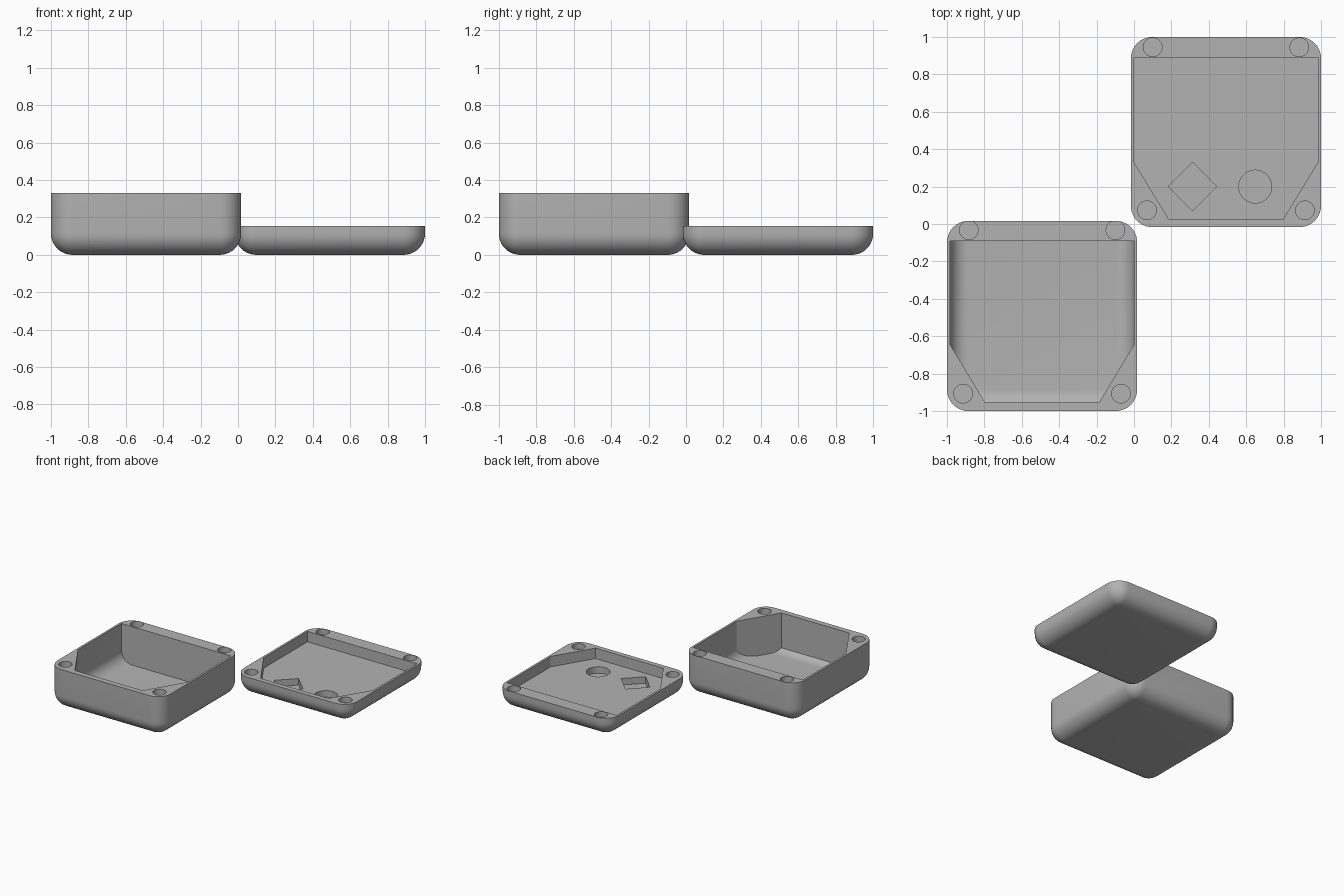
import bpy, bmesh, math

if "Cube" in bpy.data.objects:
    bpy.data.objects.remove(bpy.data.objects["Cube"])

grey = bpy.data.materials.new("plain grey")
grey.diffuse_color = (0.45, 0.45, 0.45, 1)
grey.use_nodes = True
grey.node_tree.nodes["Principled BSDF"].inputs["Base Color"].default_value = grey.diffuse_color
R, SIZE, WALL = 0.115, 1.017, 0.017


def loft(name, rings):
    """Closed solid through matching rings of points."""
    bm = bmesh.new()
    loops = [[bm.verts.new(p) for p in ring] for ring in rings]
    n = len(loops[0])
    for a, b in zip(loops, loops[1:]):
        for i in range(n):
            j = (i + 1) % n
            bm.faces.new((a[i], a[j], b[j], b[i]))
    bm.faces.new(loops[0][::-1])
    bm.faces.new(loops[-1])
    bmesh.ops.remove_doubles(bm, verts=bm.verts, dist=1e-5)
    bmesh.ops.dissolve_degenerate(bm, edges=bm.edges, dist=1e-5)
    bmesh.ops.recalc_face_normals(bm, faces=bm.faces)
    mesh = bpy.data.meshes.new(name)
    bm.to_mesh(mesh)
    bm.free()
    mesh.materials.append(grey)
    ob = bpy.data.objects.new(name, mesh)
    bpy.context.collection.objects.link(ob)
    return ob


def rounded_block(name, cx, cy, half, r, z0, z1, steps=10):
    """Block with round upright corners and a round bottom edge."""
    def ring(rad, z):
        pts = []
        for k, (sx, sy) in enumerate([(1, 1), (-1, 1), (-1, -1), (1, -1)]):
            for i in range(steps + 1):
                a = math.pi / 2 * (k + i / steps)
                pts.append((cx + sx * (half - r) + rad * math.cos(a),
                            cy + sy * (half - r) + rad * math.sin(a), z))
        return pts
    arc = [math.pi / 2 * i / steps for i in range(steps + 1)]
    rings = [ring(r * math.sin(a), z0 + r * (1 - math.cos(a))) for a in arc]
    return loft(name, rings + [ring(r, z1)])


def prism(outline, z0, z1):
    return loft("cutter", [[(x, y, z) for x, y in outline] for z in (z0, z1)])


def disc(cx, cy, r, n=40):
    return [(cx + r * math.cos(2 * math.pi * i / n),
             cy + r * math.sin(2 * math.pi * i / n)) for i in range(n)]


def combine(ob, cutter, operation):
    mod = ob.modifiers.new("cut", "BOOLEAN")
    mod.object, mod.operation, mod.solver = cutter, operation, "EXACT"
    bpy.context.view_layer.objects.active = ob
    bpy.ops.object.modifier_apply(modifier=mod.name)
    bpy.data.objects.remove(cutter)


def pocket_outline(cx, back, shoulder, front):
    """Pocket with two slanted front corners."""
    w, f = SIZE / 2 - WALL, 0.304
    return [(cx - w, back), (cx - w, shoulder), (cx - f, front),
            (cx + f, front), (cx + w, shoulder), (cx + w, back)]


def round_holes(ob, cx, back, front, top):
    for y, dx in ((back, 0.392), (front, 0.422)):
        for s in (-1, 1):
            combine(ob, prism(disc(cx + s * dx, y, 0.05), top - 0.045, top + 0.1), "DIFFERENCE")


def smooth(ob):
    bpy.ops.object.select_all(action="DESELECT")
    ob.select_set(True)
    bpy.context.view_layer.objects.active = ob
    bpy.ops.object.shade_smooth_by_angle(angle=math.radians(25))


# Deep tray: hollow follows the rounded shell, trimmed by the pocket outline
half, c = SIZE / 2, 1 - SIZE / 2
tray = rounded_block("tray", -c, -c, half, R, 0, 0.33)
hollow = rounded_block("hollow", -c, -c, half - WALL, R - WALL, WALL, 0.5)
combine(hollow, prism(pocket_outline(-c, -0.09, -0.645, -0.955), -0.1, 0.45), "INTERSECT")
combine(tray, hollow, "DIFFERENCE")
round_holes(tray, -c, -0.033, -0.907, 0.33)
smooth(tray)

# Shallow lid: flat-floored pocket with a diamond and a round recess
lid = rounded_block("lid", c, c, half, R, 0, 0.155)
combine(lid, prism(pocket_outline(c, 0.89, 0.33, 0.023), 0.07, 0.3), "DIFFERENCE")
combine(lid, prism(disc(0.313, 0.2, 0.13, 4), WALL, 0.2), "DIFFERENCE")
combine(lid, prism(disc(0.648, 0.2, 0.088), WALL, 0.2), "DIFFERENCE")
round_holes(lid, c, 0.945, 0.073, 0.155)
smooth(lid)
